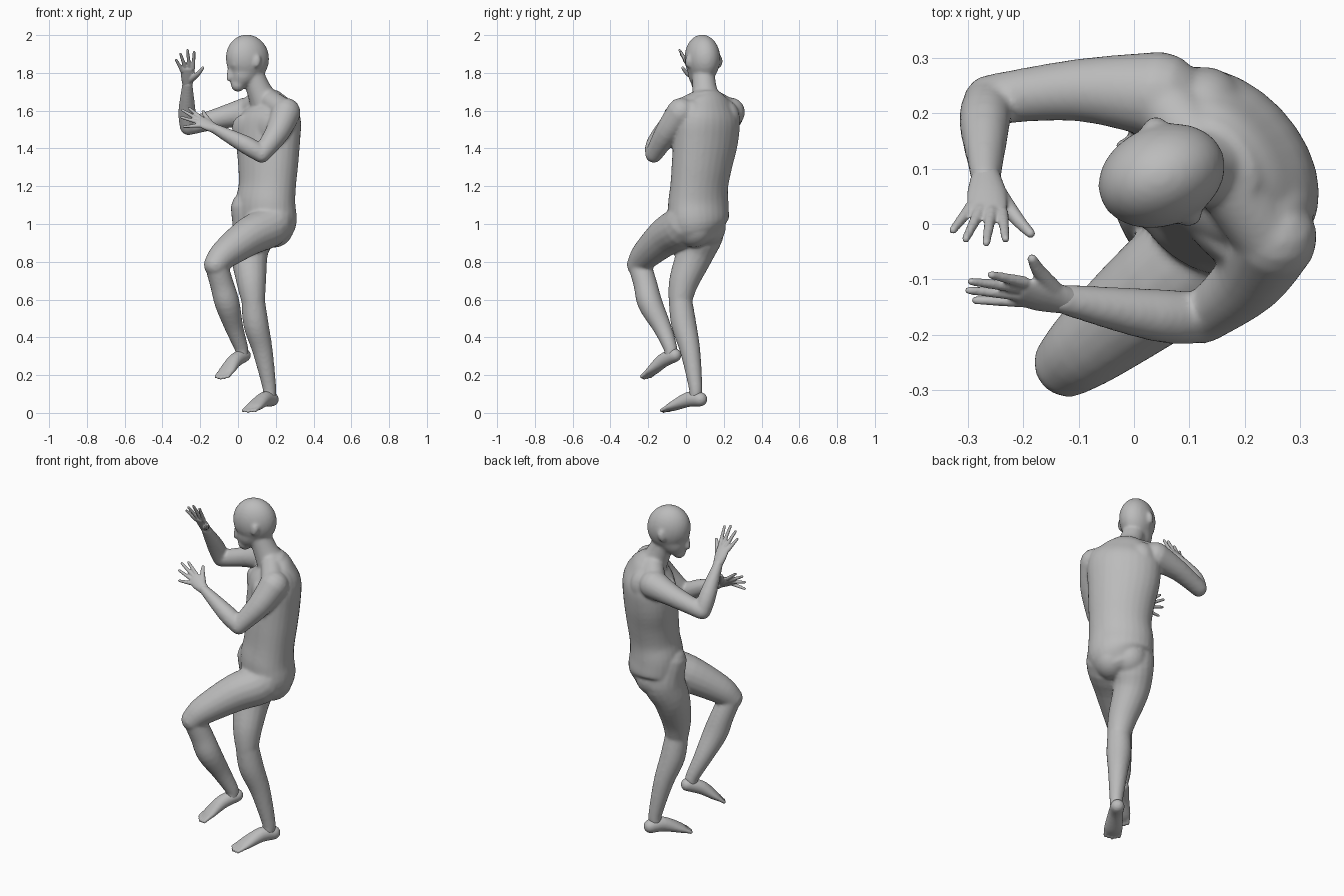
import bpy, bmesh
from math import sin, cos, pi, radians
from mathutils import Vector, Matrix

default_cube = bpy.data.objects.get("Cube")
if default_cube:
    bpy.data.objects.remove(default_cube, do_unlink=True)

clay = bpy.data.materials.new("clay grey")
clay.use_nodes = True
clay.diffuse_color = (0.5, 0.5, 0.5, 1)
clay.node_tree.nodes["Principled BSDF"].inputs["Base Color"].default_value = (0.5, 0.5, 0.5, 1)

UP = Vector((0, 0, 1))
body_front = Vector((-.72, -.69, 0)).normalized()
body_left = UP.cross(body_front)
head_front = Vector((-.93, -.37, 0)).normalized()
head_left = UP.cross(head_front)


def spline(keys, steps=4):
    """Smoothly interpolate keys of (x, y, z, side radius, depth radius)."""
    keys = [Vector(k if len(k) == 5 else (*k, k[3])) for k in keys]
    padded = [keys[0]] + keys + [keys[-1]]
    result = []
    for a, b, c, d in zip(padded, padded[1:], padded[2:], padded[3:]):
        for step in range(steps):
            t = step / steps
            result.append((b * 2 + (c - a) * t + (a * 2 - b * 5 + c * 4 - d) * t ** 2
                           + (b * 3 - a - c * 3 + d) * t ** 3) * .5)
    return result + [keys[-1]]


def tube(bm, keys, side=body_left, sides=18, cap=1.0):
    """Loft an elliptical, round-ended limb through the keys."""
    path = spline(keys)
    centres = [Vector(p[:3]) for p in path]
    last = len(path) - 1
    frames = []
    for i, p in enumerate(path):
        tangent = (centres[min(i + 1, last)] - centres[max(i - 1, 0)]).normalized()
        frames.append((centres[i], tangent, p[3], p[4]))

    def end_cap(frame, sign):
        centre, tangent, rs, rn = frame
        reach = min(rs, rn) * cap * sign
        return [(centre + tangent * reach * sin(a), tangent, rs * cos(a), rn * cos(a))
                for a in map(radians, (25, 50, 75))]

    frames = end_cap(frames[0], -1)[::-1] + frames + end_cap(frames[-1], 1)
    rings = []
    for centre, tangent, rs, rn in frames:
        across = (side - tangent * side.dot(tangent)).normalized()
        depth = tangent.cross(across)
        angles = [2 * pi * k / sides for k in range(sides)]
        rings.append([bm.verts.new(centre + across * rs * cos(a) + depth * rn * sin(a))
                      for a in angles])
    faces = [bm.faces.new(rings[0][::-1]), bm.faces.new(rings[-1])]
    for low, high in zip(rings, rings[1:]):
        for k in range(sides):
            n = (k + 1) % sides
            faces.append(bm.faces.new((low[k], low[n], high[n], high[k])))
    bmesh.ops.recalc_face_normals(bm, faces=faces)


def ball(bm, centre, radii, front=body_front, tilt=0):
    """Ellipsoid with radii along its front, left and up axes."""
    axes = Matrix((front, UP.cross(front), UP)).transposed()
    turn = axes @ Matrix.Rotation(radians(tilt), 3, 'Y') @ Matrix.Diagonal(radii)
    bmesh.ops.create_uvsphere(bm, u_segments=24, v_segments=16, radius=1,
                              matrix=Matrix.Translation(centre) @ turn.to_4x4())


def finish(name, bm, voxel, relax):
    """Fuse overlapping volumes into one soft skin."""
    mesh = bpy.data.meshes.new(name)
    bm.to_mesh(mesh)
    bm.free()
    mesh.materials.append(clay)
    obj = bpy.data.objects.new(name, mesh)
    bpy.context.collection.objects.link(obj)
    skin = obj.modifiers.new("fused skin", 'REMESH')
    skin.mode = 'VOXEL'
    skin.voxel_size = voxel
    skin.use_smooth_shade = True
    soften = obj.modifiers.new("soften", 'SMOOTH')
    soften.factor = .5
    soften.iterations = relax


def foot(name, keys, side):
    """Foot lofted from heel to ball, with five toes fanned over its end."""
    bm = bmesh.new()
    tube(bm, keys, side)
    end, before = Vector(keys[-1][:3]), Vector(keys[-2][:3])
    ahead = (end - before).normalized()
    for i in range(5):
        base = end + side * (i - 2) * .019 - ahead * .01
        tip = base + ahead * (.042 - .006 * abs(i - 2))
        tube(bm, [(*base, .0115), (*tip, .0095)], side, 10)
    finish(name, bm, .005, 4)


def hand(name, palm, fingers, thumb, side):
    bm = bmesh.new()
    tube(bm, palm, side)
    for knuckle, tip in fingers:
        tube(bm, [(*knuckle, .0115), (*tip, .0075)], side, 10)
    tube(bm, thumb, side, 10)
    finish(name, bm, .004, 3)


body = bmesh.new()

# Torso from crotch to collar
tube(body, [(.15, .085, .94, .12, .10), (.155, .07, 1.0, .17, .14),
            (.145, .065, 1.1, .175, .143), (.155, .07, 1.2, .168, .135),
            (.16, .085, 1.32, .178, .14), (.16, .105, 1.45, .195, .143),
            (.165, .115, 1.56, .195, .135), (.16, .12, 1.63, .15, .095),
            (.15, .115, 1.67, .1, .07)], sides=28, cap=.5)
for sign in (-1, 1):
    chest = Vector((.165, .11, 1.51)) + body_front * .112 + body_left * .08 * sign
    ball(body, chest, (.026, .085, .07))

# Shoulder blades
ball(body, (.115, .2, 1.56), (.09, .08, .1))
ball(body, (.25, .03, 1.55), (.085, .075, .11))

# Buttocks
ball(body, (.19, .04, .985), (.112, .1, .11))
ball(body, (.12, .105, .985), (.112, .1, .11))

# Neck and shoulder slopes
tube(body, [(.155, .115, 1.62, .09), (.115, .1, 1.70, .068), (.078, .092, 1.79, .06)])
for shoulder in ((.24, -.02, 1.605, .062), (.05, .225, 1.605, .062)):
    tube(body, [(.14, .11, 1.675, .055), shoulder])

# Head: skull, jaw, brow, nose, lips and ears
skull = Vector((.05, .087, 1.877))
ball(body, skull, (.118, .091, .126), head_front, 12)
tube(body, [(.045, .085, 1.83, .08, .095), (.015, .073, 1.77, .062, .065),
            (.0, .066, 1.737, .038, .038)], head_left)
brow = skull + head_front * .1 - UP * .035
tube(body, [(*(brow + head_left * .04 - head_front * .012), .013), (*brow, .015),
            (*(brow - head_left * .04 - head_front * .012), .013)], UP, 10)
tube(body, [(*brow, .01), (-.046, .05, 1.772, .017)], head_left, 10)
lips = skull + head_front * .085 - UP * .134
tube(body, [(*(lips + head_left * .02 - head_front * .012), .008), (*lips, .012),
            (*(lips - head_left * .02 - head_front * .012), .008)], UP, 10)
for sign in (-1, 1):
    ear = skull + head_left * .092 * sign - head_front * .02 - UP * .017
    ball(body, ear, (.02, .013, .034), head_front, -10)

# Left arm, folded across the chest
tube(body, [(.253, -.025, 1.59, .079), (.208, -.1, 1.485, .065), (.125, -.17, 1.37, .047)])
tube(body, [(.125, -.17, 1.37, .046), (.04, -.165, 1.42, .048), (-.13, -.136, 1.508, .028, .026)])

# Right arm, reaching out with the forearm raised
tube(body, [(.045, .233, 1.592, .08), (-.1, .242, 1.56, .057), (-.262, .225, 1.515, .045)])
tube(body, [(-.264, .222, 1.515, .045), (-.27, .18, 1.6, .046), (-.268, .08, 1.745, .028, .025)])

# Left leg, lifted and bent
tube(body, [(.17, .015, 1.09, .1), (.18, -.01, 1.0, .112), (.06, -.105, .935, .102),
            (-.07, -.21, .84, .079), (-.118, -.25, .785, .064)])
tube(body, [(-.116, -.246, .785, .061), (-.085, -.215, .68, .063), (-.057, -.19, .58, .066),
            (-.02, -.125, .45, .049), (.02, -.08, .335, .036), (.015, -.085, .3, .033)])

# Right leg, standing
tube(body, [(.06, .08, 1.08, .1), (.085, .09, .97, .115), (.06, .05, .85, .1),
            (.07, -.01, .7, .08), (.08, -.03, .6, .064)])
tube(body, [(.08, -.03, .6, .062), (.095, -.012, .47, .067),
            (.13, .022, .33, .054), (.165, .05, .14, .037), (.165, .05, .09, .034)])
finish("body", body, .008, 9)

# Feet from heel to ball
foot("left_foot", [(.032, -.06, .305, .036), (-.015, -.12, .278, .04, .037),
                   (-.058, -.176, .225, .05, .024), (-.076, -.2, .203, .046, .013)],
     Vector((.8, -.6, 0)))
foot("right_foot", [(.178, .075, .072, .038), (.14, .015, .072, .04, .04),
                    (.088, -.067, .035, .05, .025), (.07, -.094, .021, .046, .014)],
     Vector((.83, -.56, 0)))

# Hands, fingers listed from index to little finger
hand("left_hand",
     [(-.12, -.138, 1.503, .026, .024), (-.165, -.13, 1.527, .036, .019),
      (-.2, -.122, 1.545, .034, .013)],
     [((-.2, -.105, 1.565), (-.258, -.092, 1.612)),
      ((-.207, -.115, 1.552), (-.294, -.104, 1.602)),
      ((-.208, -.128, 1.538), (-.298, -.12, 1.564)),
      ((-.2, -.14, 1.522), (-.286, -.138, 1.515))],
     [(-.145, -.12, 1.53, .018), (-.172, -.085, 1.57, .013), (-.184, -.063, 1.595, .009)],
     Vector((0, .035, .043)))
hand("right_hand",
     [(-.268, .088, 1.735, .026, .023), (-.266, .055, 1.78, .036, .019),
      (-.265, .025, 1.82, .036, .013)],
     [((-.238, .02, 1.825), (-.232, -.027, 1.91)),
      ((-.258, .022, 1.83), (-.267, -.034, 1.92)),
      ((-.278, .025, 1.825), (-.304, -.027, 1.9)),
      ((-.295, .03, 1.81), (-.327, -.011, 1.868))],
     [(-.25, .06, 1.765, .018), (-.212, .01, 1.795, .013), (-.187, -.017, 1.826, .009)],
     Vector((1, 0, 0)))
